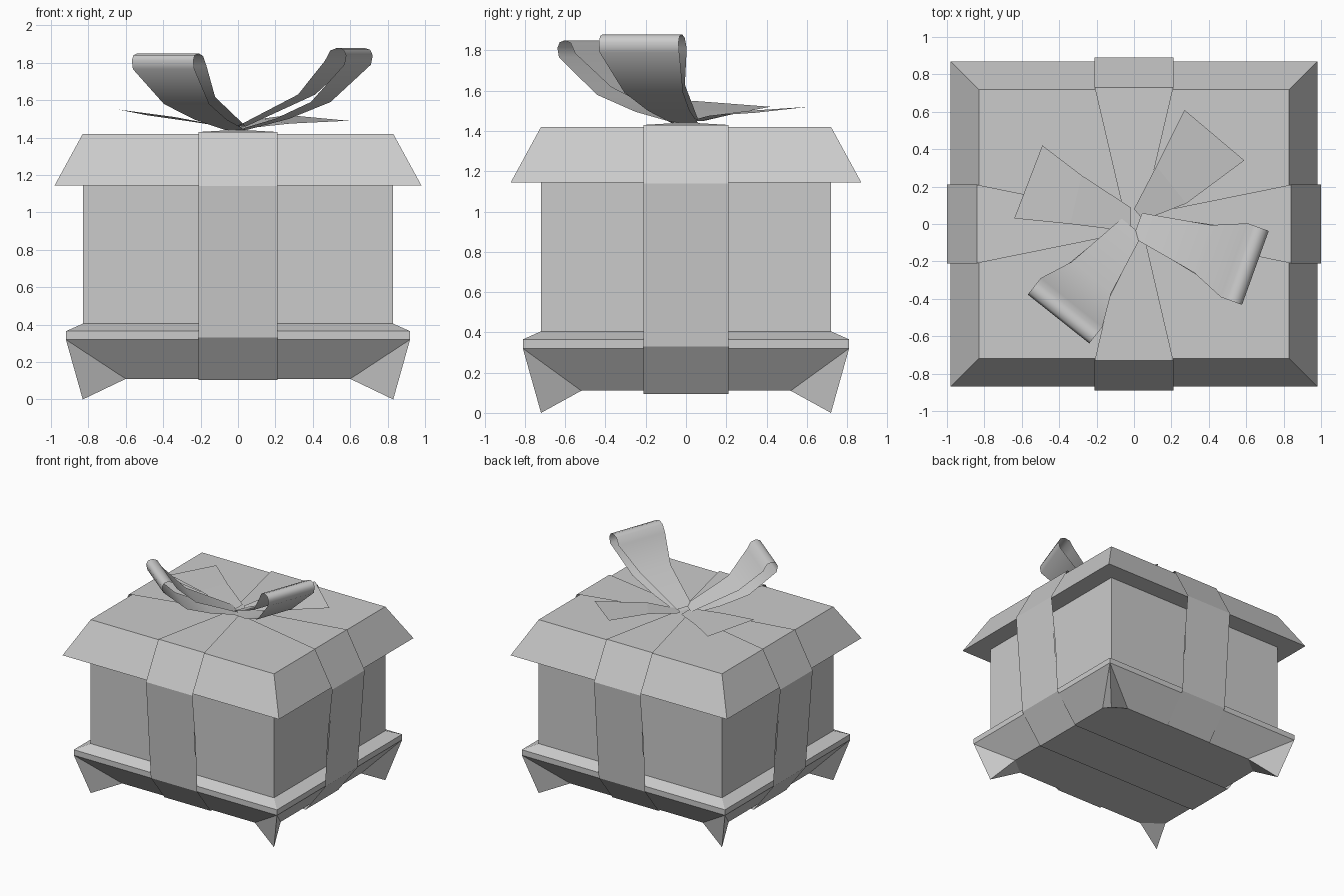
import bpy, bmesh, math
from mathutils import Vector

if "Cube" in bpy.data.objects:
    bpy.data.objects.remove(bpy.data.objects["Cube"])

grey = bpy.data.materials.new("plain grey")
grey.diffuse_color = (0.6, 0.6, 0.6, 1)
grey.use_nodes = True
grey.node_tree.nodes["Principled BSDF"].inputs["Base Color"].default_value = grey.diffuse_color


def make(name, verts, faces, smooth=False, recalc=True):
    me = bpy.data.meshes.new(name)
    me.from_pydata([tuple(v) for v in verts], [], faces)
    me.materials.append(grey)
    if recalc:
        bm = bmesh.new()
        bm.from_mesh(me)
        bmesh.ops.recalc_face_normals(bm, faces=bm.faces)
        bm.to_mesh(me)
        bm.free()
    ob = bpy.data.objects.new(name, me)
    bpy.context.collection.objects.link(ob)
    if smooth:
        bpy.ops.object.select_all(action='DESELECT')
        ob.select_set(True)
        bpy.context.view_layer.objects.active = ob
        bpy.ops.object.shade_smooth_by_angle(angle=math.radians(50))
    return ob


def stack(name, rings):
    """Closed solid from rectangular rings (half x, half y, z)."""
    verts, faces = [], []
    for x, y, z in rings:
        verts += [(-x, -y, z), (x, -y, z), (x, y, z), (-x, y, z)]
    for i in range(len(rings) - 1):
        for j in range(4):
            k = (j + 1) % 4
            faces.append((4*i + j, 4*i + k, 4*i + 4 + k, 4*i + 4 + j))
    n = len(verts)
    faces += [(3, 2, 1, 0), (n - 4, n - 3, n - 2, n - 1)]
    return make(name, verts, faces)


def strip(name, path, direction, smooth=False):
    """Ribbon along a direction; path holds (distance, z, half width)."""
    d = Vector((direction[0], direction[1], 0)).normalized()
    side = Vector((-d.y, d.x, 0))
    verts = []
    for r, z, w in path:
        c = d * r + Vector((0, 0, z))
        verts += [c - side * w, c + side * w]
    faces = [(2*i, 2*i + 2, 2*i + 3, 2*i + 1) for i in range(len(path) - 1)]
    return make(name, verts, faces, smooth, recalc=False)


HX, HY = 0.83, 0.72

# Box body and sloped lid
stack("box_body", [(HX, HY, 0.38), (HX, HY, 1.15)])
stack("lid", [(HX + .15, HY + .15, 1.145), (HX, HY, 1.42)])

# Base: rim rings, then a slope down to a plate with cut corners
rim = [(HX, HY, .405), (HX + .09, HY + .09, .365), (HX + .09, HY + .09, .32)]
verts, faces = [], []
for x, y, z in rim:
    verts += [(-x, -y, z), (x, -y, z), (x, y, z), (-x, y, z)]
for i in range(2):
    for j in range(4):
        k = (j + 1) % 4
        faces.append((4*i + j, 4*i + 4 + j, 4*i + 4 + k, 4*i + k))
faces.append((0, 1, 2, 3))
for sx, sy in ((-1, -1), (1, -1), (1, 1), (-1, 1)):
    a, b = (sx * .75, sy * .52, .11), (sx * .60, sy * .64, .11)
    verts += [a, b] if sx * sy > 0 else [b, a]
for j in range(4):
    k = (j + 1) % 4
    faces.append((8 + j, 13 + 2*j, 12 + 2*k, 8 + k))
    faces.append((8 + j, 12 + 2*j, 13 + 2*j))
faces.append(tuple(range(19, 11, -1)))
make("base", verts, faces)

# Pointed corner feet
for sx in (-1, 1):
    for sy in (-1, 1):
        make("foot", [(sx * (HX + .09), sy * (HY + .09), .32), (sx * .60, sy * .64, .11),
                      (sx * .75, sy * .52, .11), (sx * HX, sy * HY, 0)],
             [(0, 1, 3), (0, 3, 2), (1, 2, 3), (0, 2, 1)])

# Ribbon bands on four sides, with the hanging part doubled
for h, bottom, dirs in ((HX, .095, ((1, 0), (-1, 0))), (HY, .105, ((0, 1), (0, -1)))):
    for d in dirs:
        strip("ribbon_band", [(0, bottom, .21), (h - .07, bottom, .21), (h + .107, .33, .21),
                              (h + .17, 1.14, .21), (h + .01, 1.43, .21), (0, 1.44, .04)][::-1], d)
        strip("ribbon_band_lining", [(h + .107, .33, .21), (h + .125, .73, .21),
                                     (h + .17, 1.14, .21)], d)

# Bow loops
loop = [(.02, 1.44, .07), (.25, 1.50, .11), (.47, 1.59, .155), (.68, 1.79, .21),
        (.69, 1.84, .21), (.675, 1.87, .21), (.64, 1.88, .21), (.60, 1.865, .21),
        (.57, 1.81, .21), (.39, 1.63, .135), (.02, 1.46, .07)]
strip("bow_loop_right", loop, (.94, -.34), True)
strip("bow_loop_left", [(r * .94, z - .03 * (z - 1.44) / .44, w) for r, z, w in loop],
      (-.62, -.78), True)

# Bow tails
make("bow_tail_left", [(-.02, -.04, 1.45), (-.02, .09, 1.45), (-.28, .26, 1.49), (-.34, 0, 1.51),
                       (-.49, .42, 1.52), (-.64, .03, 1.55)],
     [(0, 3, 2, 1), (3, 5, 4, 2)][::-1], recalc=False)
make("bow_tail_right", [(.0, .08, 1.45), (.05, .02, 1.45), (.28, .11, 1.475), (.12, .31, 1.50),
                        (.59, .34, 1.49), (.27, .61, 1.52)],
     [(0, 1, 2, 3), (3, 2, 4, 5)], recalc=False)
